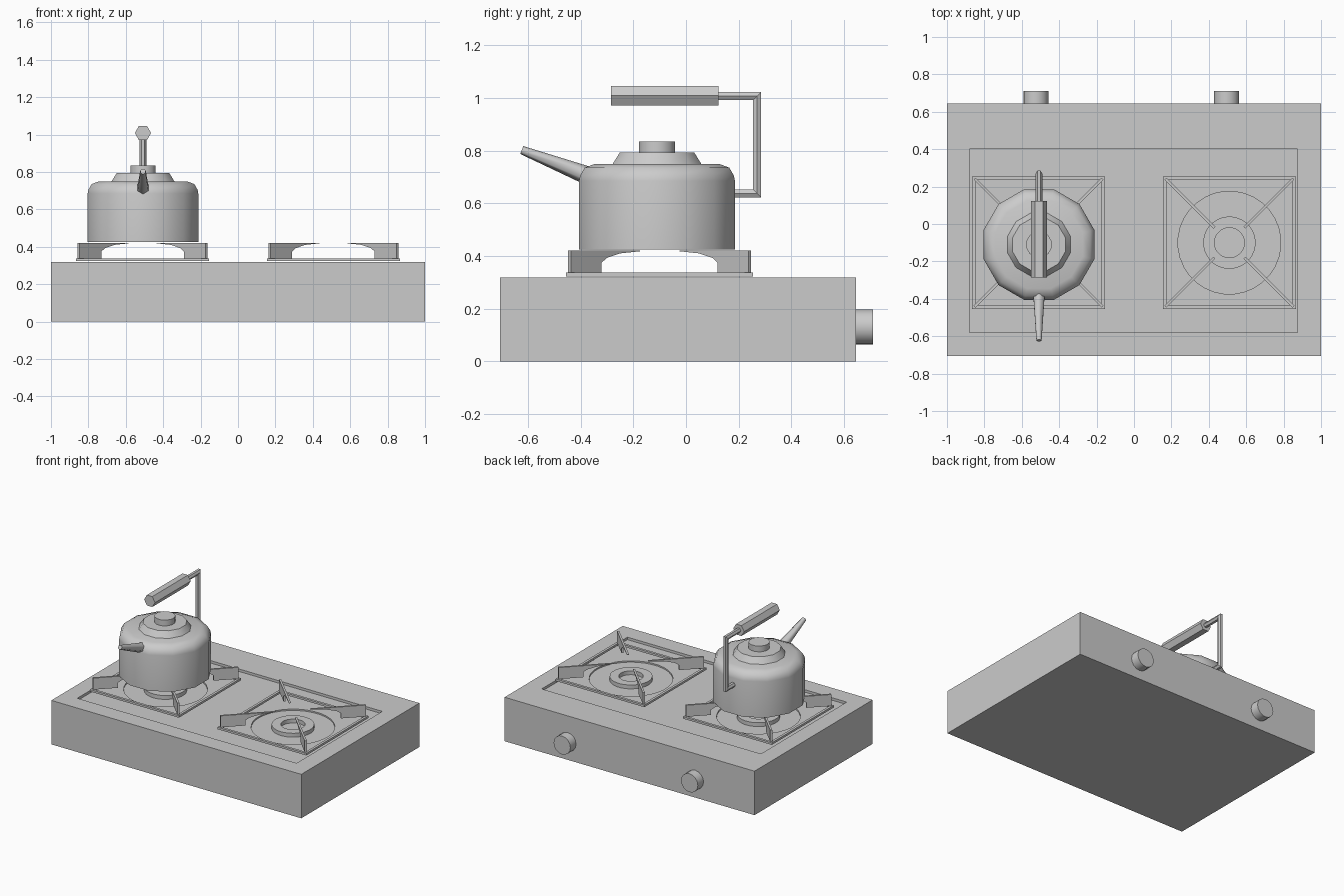
import bpy, bmesh, math
from mathutils import Vector

if "Cube" in bpy.data.objects:
    bpy.data.objects.remove(bpy.data.objects["Cube"])

grey = bpy.data.materials.new("plain_grey")
grey.use_nodes = True
grey.diffuse_color = (0.6, 0.6, 0.6, 1)
grey.node_tree.nodes["Principled BSDF"].inputs["Base Color"].default_value = grey.diffuse_color

BURNER_Y = -0.1
BURNER_X = 0.51


def make(name, bm, location=(0, 0, 0), smooth=None):
    bmesh.ops.recalc_face_normals(bm, faces=bm.faces)
    mesh = bpy.data.meshes.new(name)
    bm.to_mesh(mesh)
    bm.free()
    mesh.materials.append(grey)
    ob = bpy.data.objects.new(name, mesh)
    ob.location = location
    bpy.context.collection.objects.link(ob)
    if smooth:
        bpy.ops.object.select_all(action='DESELECT')
        ob.select_set(True)
        bpy.context.view_layer.objects.active = ob
        bpy.ops.object.shade_smooth_by_angle(angle=math.radians(smooth))
    return ob


def skin(bm, rings, closed=False):
    """Join rings of points with quads, capping the ends unless closed."""
    rows = [[bm.verts.new(p) for p in ring] for ring in rings]
    n = len(rows[0])
    pairs = list(zip(rows, rows[1:])) + ([(rows[-1], rows[0])] if closed else [])
    for a, b in pairs:
        for i in range(n):
            bm.faces.new((a[i], a[(i + 1) % n], b[(i + 1) % n], b[i]))
    if not closed:
        bm.faces.new(rows[0])
        bm.faces.new(rows[-1])


def box(name, x0, x1, y0, y1, z0, z1):
    bm = bmesh.new()
    skin(bm, [[(x0, y0, z), (x1, y0, z), (x1, y1, z), (x0, y1, z)] for z in (z0, z1)])
    return make(name, bm)


def lathe(name, profile, sides, location, smooth=None, closed=False):
    """Spin (radius, height) pairs about z, with flat sides towards the axes."""
    bm = bmesh.new()
    turns = [math.tau * (i + 0.5) / sides for i in range(sides)]
    skin(bm, [[(r * math.cos(a), r * math.sin(a), z) for a in turns]
              for r, z in profile], closed)
    return make(name, bm, location, smooth)


def tube(name, x, path, radii, sides, phase=0.0, smooth=None):
    """Sweep a polygon along (y, z) points with mitred corners."""
    pts = [Vector((0, y, z)) for y, z in path]
    rings = []
    for i, p in enumerate(pts):
        d0 = (p - pts[i - 1]).normalized() if i else (pts[1] - p).normalized()
        d1 = (pts[i + 1] - p).normalized() if i + 1 < len(pts) else d0
        d = (d0 + d1).normalized()
        normal = Vector((0, -d.z, d.y)) / d.dot(d0)
        turns = [math.tau * (k + phase) / sides for k in range(sides)]
        rings.append([p + radii[i] * (Vector((math.cos(a), 0, 0)) + normal * math.sin(a))
                      for a in turns])
    bm = bmesh.new()
    skin(bm, rings)
    return make(name, bm, (x, 0, 0), smooth)


def cut(target, cutter):
    mod = target.modifiers.new(cutter.name, 'BOOLEAN')
    mod.operation = 'DIFFERENCE'
    mod.solver = 'EXACT'
    mod.object = cutter
    cutter.hide_render = True
    cutter.hide_viewport = True


# Stove body with a shallow sunken tray
body = box("stove_body", -1, 1, -0.705, 0.645, 0, 0.318)
cut(body, box("tray_cutter", -0.88, 0.875, -0.58, 0.4, 0.3, 0.4))

# Burners: dish, raised ring, grate frame and four arms
arm_profile = [(0.342, 0.338), (0.225, 0.338), (0.225, 0.375), (0.205, 0.393),
               (0.155, 0.41), (0.08, 0.418), (0.08, 0.421), (0.342, 0.421)]
for side, sx in (("right", -1), ("left", 1)):
    centre = (sx * BURNER_X, BURNER_Y, 0)
    cut(body, lathe(side + "_dish_cutter", [(0.275, 0.29), (0.275, 0.4)], 32, centre))
    lathe(side + "_burner_ring",
          [(0.08, 0.28), (0.14, 0.28), (0.14, 0.318), (0.08, 0.318)], 32, centre, 40, True)
    # square frame: a four-sided ring
    outer, inner = 0.355 * math.sqrt(2), 0.337 * math.sqrt(2)
    lathe(side + "_grate_frame", [(inner, 0.323), (outer, 0.323), (outer, 0.338),
                                  (inner, 0.338)], 4, centre, None, True)
    bm = bmesh.new()
    for k in range(4):
        a = math.tau * (k + 0.5) / 4
        out = Vector((math.cos(a), math.sin(a), 0)) * math.sqrt(2)
        across = Vector((-math.sin(a), math.cos(a), 0)) * 0.007
        skin(bm, [[out * r + Vector((0, 0, z)) + s * across for r, z in arm_profile]
                  for s in (-1, 1)])
    make(side + "_grate_arms", bm, centre)

# Control knobs on the back
for side, x in (("right", -0.525), ("left", 0.495)):
    tube(side + "_control_knob", x, [(0.64, 0.131), (0.71, 0.131)], [0.067] * 2, 16, smooth=40)

# Kettle
KX, KY = -0.508, -0.11
lathe("kettle_body", [(0.306, 0.425), (0.306, 0.685), (0.302, 0.705), (0.284, 0.735),
                      (0.243, 0.75)], 12, (KX, KY, 0), 40)
lathe("kettle_lid", [(0.177, 0.745), (0.146, 0.793)], 12, (KX, KY, 0), 40)
lathe("lid_knob", [(0.07, 0.79), (0.07, 0.835)], 12, (KX, KY, 0), 40)
tube("kettle_spout", KX, [(-0.35, 0.696), (-0.623, 0.802)], [0.037, 0.016], 6, 0.5, 61)

# Handle: bent rod with a six-sided grip
tube("handle_rod", KX, [(0.15, 0.637), (0.27, 0.637), (0.27, 1.007), (0.1, 1.007)],
     [0.0175] * 4, 6, smooth=40)
tube("handle_grip", KX, [(0.123, 1.008), (-0.285, 1.008)], [0.0435] * 2, 6)
